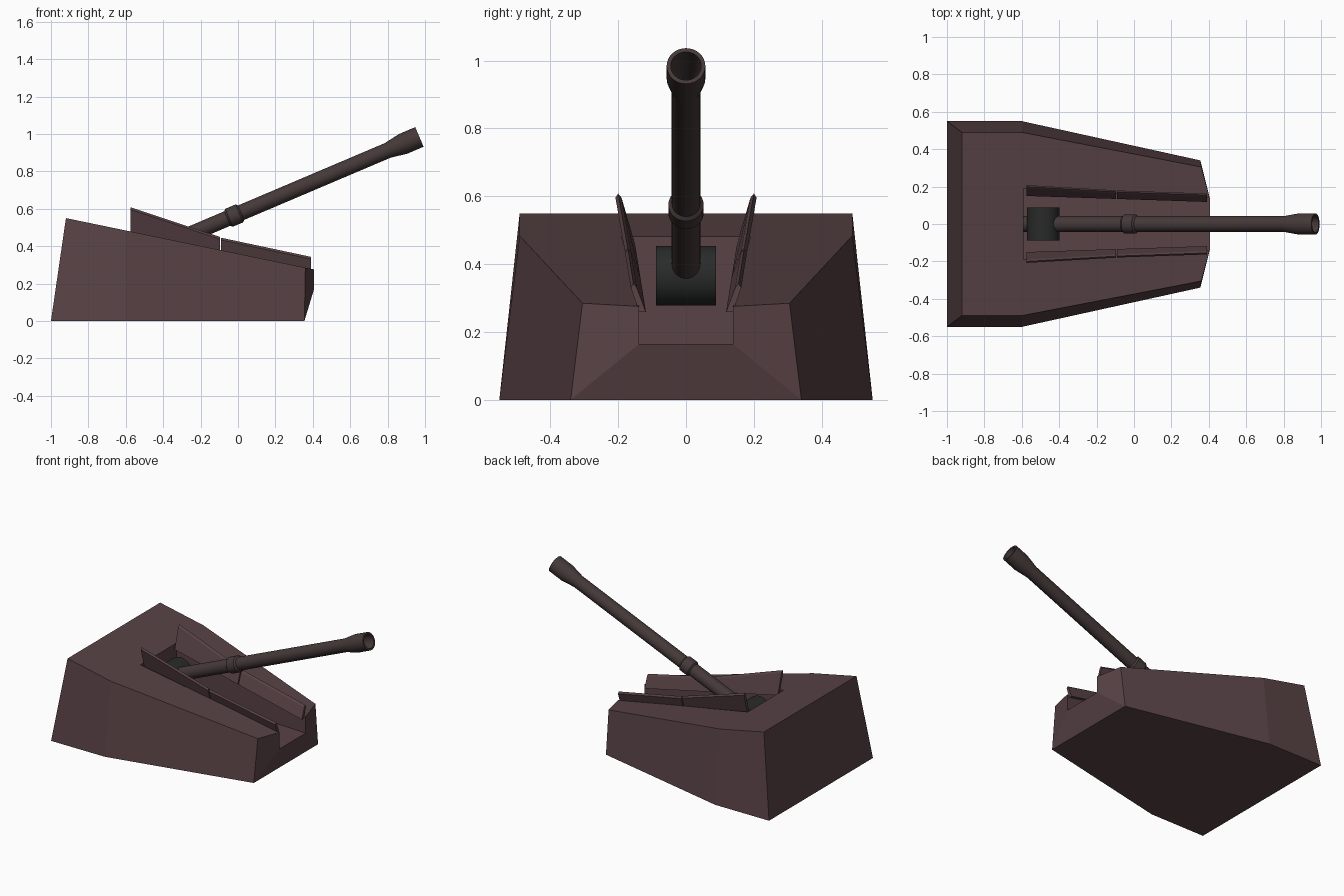
import bpy, bmesh, math
from mathutils import Vector, Matrix

if "Cube" in bpy.data.objects:
    bpy.data.objects.remove(bpy.data.objects["Cube"])


def material(name, rgb):
    m = bpy.data.materials.new(name)
    m.diffuse_color = (*rgb, 1)
    m.use_nodes = True
    m.node_tree.nodes["Principled BSDF"].inputs["Base Color"].default_value = m.diffuse_color
    return m


HULL = material("dull maroon", (0.098, 0.054, 0.060))
GUN = material("dark brown", (0.060, 0.040, 0.040))
BLACK = material("charcoal", (0.022, 0.023, 0.023))


def finish(name, bm, mat, smooth=False):
    bmesh.ops.recalc_face_normals(bm, faces=bm.faces)
    me = bpy.data.meshes.new(name)
    bm.to_mesh(me)
    bm.free()
    me.materials.append(mat)
    ob = bpy.data.objects.new(name, me)
    bpy.context.collection.objects.link(ob)
    if smooth:
        bpy.ops.object.select_all(action='DESELECT')
        bpy.context.view_layer.objects.active = ob
        ob.select_set(True)
        bpy.ops.object.shade_smooth_by_angle(angle=math.radians(35))
    return ob


def deck(x):
    """Height of the sloping roof."""
    return 0.55 - 0.207 * (x + 0.92)


# Turret shell: half points, mirrored in y, with an open channel down the middle
half = {
    "b0": (-1.0, 0.55, 0), "b1": (-0.6, 0.55, 0), "b2": (0.355, 0.34, 0),
    "t0": (-0.92, 0.49, 0.55), "t1": (-0.6, 0.49, deck(-0.6)), "t2": (0.36, 0.305, deck(0.36)),
    "c0": (-0.59, 0.19, deck(-0.59)), "c1": (0.405, 0.138, deck(0.405)),
    "f0": (-0.59, 0.19, 0.165), "f1": (0.405, 0.138, 0.165),
}
side_faces = ["b0 b1 t1 t0", "b1 b2 t2 t1", "b2 f1 c1 t2", "t0 t1 c0", "t1 t2 c1 c0", "c0 c1 f1 f0"]
cross_faces = ["b0 t0", "t0 c0", "c0 f0", "f0 f1", "f1 b2", "b2 b1", "b1 b0"]
bm = bmesh.new()
v = {}
for k, (x, y, z) in half.items():
    for s in (1, -1):
        v[k, s] = bm.verts.new((x, s * y, z))
for f in side_faces:
    for s in (1, -1):
        bm.faces.new([v[k, s] for k in f.split()])
for f in cross_faces:
    a, b = f.split()
    bm.faces.new([v[a, 1], v[b, 1], v[b, -1], v[a, -1]])
finish("turret_shell", bm, HULL)


# Leaning guard plates along both channel edges
def guard(name, s, x0, x1, top0, top1):
    bm = bmesh.new()
    rings = []
    for x, top in ((x0, top0), (x1, top1)):
        t = (x + 0.575) / 0.965
        base_y = 0.150 - 0.032 * t
        bot = deck(x) - 0.02
        lean = 0.20 * (top - bot) + 0.008
        w = 0.020
        prof = [(base_y, bot), (base_y + w, bot), (base_y + w + lean, top - 0.012),
                (base_y + w * 0.6 + lean, top), (base_y + w * 0.1 + lean, top - 0.012)]
        rings.append([bm.verts.new((x, s * y, z)) for y, z in prof])
    a, b = rings
    bm.faces.new(a)
    bm.faces.new(b)
    for i in range(5):
        j = (i + 1) % 5
        bm.faces.new([a[i], a[j], b[j], b[i]])
    finish(name, bm, HULL)


for s, side in ((1, "left"), (-1, "right")):
    guard("rear_guard_" + side, s, -0.575, -0.096, 0.608, 0.449)
    guard("front_guard_" + side, s, -0.090, 0.390, 0.445, 0.343)

# Gun barrel: lathed profile (radius, distance along the axis from the pivot)
PIVOT = Vector((-0.485, 0, 0.366))
AXIS = (Vector((0.97, 0, 0.984)) - PIVOT)
L = AXIS.length
profile = [(0.0, -0.125), (0.042, -0.125), (0.042, 0.465), (0.052, 0.475), (0.052, 0.535),
           (0.042, 0.545), (0.042, L - 0.185), (0.057, L - 0.095), (0.057, L), (0.045, L),
           (0.045, L - 0.08), (0.035, L - 0.14), (0.035, L - 0.6), (0.0, L - 0.6)]
bm = bmesh.new()
vs = [bm.verts.new((r, 0, d)) for r, d in profile]
es = [bm.edges.new(p) for p in zip(vs, vs[1:])]
bmesh.ops.spin(bm, geom=vs + es, cent=(0, 0, 0), axis=(0, 0, 1), angle=math.tau, steps=32)
bmesh.ops.remove_doubles(bm, verts=bm.verts, dist=1e-5)
bm.transform(Matrix.Translation(PIVOT) @ AXIS.to_track_quat('Z', 'Y').to_matrix().to_4x4())
finish("gun_barrel", bm, GUN, True)

# Trunnion drum that the barrel pivots on
bm = bmesh.new()
bmesh.ops.create_cone(bm, cap_ends=True, segments=32, radius1=0.088, radius2=0.088, depth=0.176)
bm.transform(Matrix.Translation(PIVOT) @ Matrix.Rotation(math.pi / 2, 4, 'X'))
finish("trunnion_drum", bm, BLACK, True)
